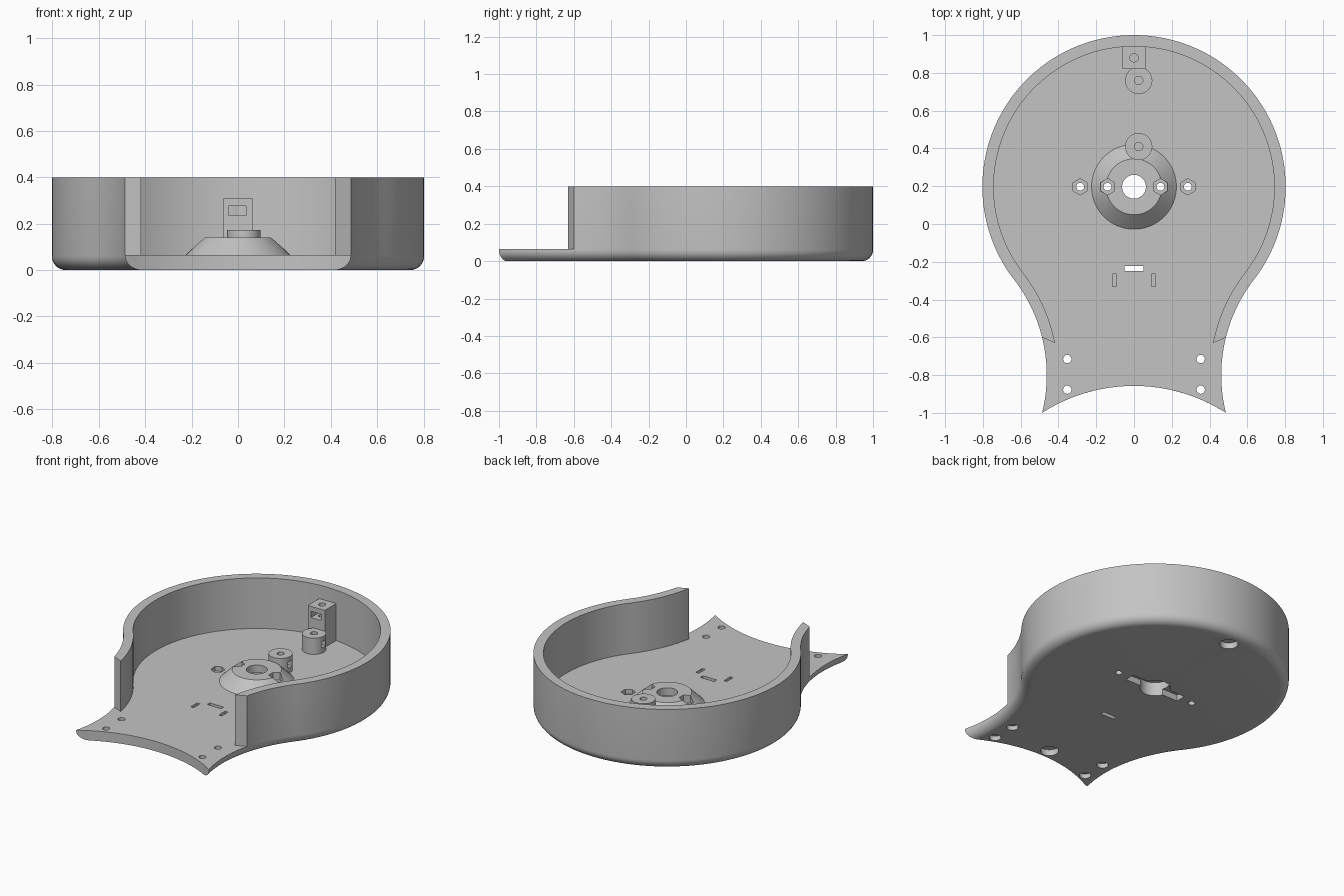
import bpy, bmesh, math
from mathutils import Matrix, Vector
from mathutils.geometry import intersect_sphere_sphere_2d

if "Cube" in bpy.data.objects:
    bpy.data.objects.remove(bpy.data.objects["Cube"])

HUB = Vector((0, 0.197))        # centre of the round end
R = 0.803
NECK = Vector((1.287, -0.80))   # centre of the concave neck arc
RN = 0.825
FRONT = Vector((0, -1.758))     # centre of the concave front edge
RF = 0.901
FLOOR, TOP, WALL, FILLET = 0.065, 0.40, 0.06, 0.06

grey = bpy.data.materials.new("grey_plastic")
grey.diffuse_color = (0.55, 0.55, 0.55, 1)
grey.use_nodes = True
grey.node_tree.nodes["Principled BSDF"].inputs["Base Color"].default_value = grey.diffuse_color


def to_object(name, bm):
    bmesh.ops.recalc_face_normals(bm, faces=bm.faces)
    me = bpy.data.meshes.new(name)
    bm.to_mesh(me)
    bm.free()
    me.materials.append(grey)
    ob = bpy.data.objects.new(name, me)
    bpy.context.collection.objects.link(ob)
    return ob


def loft(name, rings):
    """Closed solid through rings of equal length, each (points, z)."""
    bm = bmesh.new()
    rows = [[bm.verts.new((p[0], p[1], z)) for p in pts] for pts, z in rings]
    n = len(rows[0])
    for a, b in zip(rows, rows[1:]):
        for i in range(n):
            j = (i + 1) % n
            bm.faces.new((a[i], a[j], b[j], b[i]))
    bm.faces.new(rows[0][::-1])
    bm.faces.new(rows[-1])
    return to_object(name, bm)


def box(name, x0, x1, y0, y1, z0, z1):
    return loft(name, [([(x0, y0), (x1, y0), (x1, y1), (x0, y1)], z) for z in (z0, z1)])


def cyl(name, x, y, z0, z1, r, r2=None, seg=32):
    bm = bmesh.new()
    bmesh.ops.create_cone(bm, cap_ends=True, segments=seg, radius1=r,
                          radius2=r if r2 is None else r2, depth=z1 - z0,
                          matrix=Matrix.Translation((x, y, (z0 + z1) / 2)))
    return to_object(name, bm)


def side_outline(d, end):
    """Right neck, round end and left neck, moved inward by d."""
    e = end - NECK
    a0 = math.atan2(e.y, e.x) % (2 * math.pi)
    t = HUB - NECK
    a1 = math.atan2(t.y, t.x)
    right = []
    for i in range(24):
        a = a0 + (a1 - a0) * i / 24
        right.append((NECK.x + (RN + d) * math.cos(a), NECK.y + (RN + d) * math.sin(a)))
    b0 = a1 - math.pi
    for i in range(49):
        b = b0 + (math.pi / 2 - b0) * i / 48
        right.append(((R - d) * math.cos(b), HUB.y + (R - d) * math.sin(b)))
    return right + [(-x, y) for x, y in right[-2::-1]]


def full_outline(d):
    """Side outline closed by the concave front edge."""
    hits = intersect_sphere_sphere_2d(NECK, RN + d, FRONT, RF)
    tip = max(hits, key=lambda p: p.y)
    pts = side_outline(d, tip)
    a = math.atan2(tip.y - FRONT.y, tip.x)
    for i in range(1, 24):
        b = math.pi - a + (2 * a - math.pi) * i / 24
        pts.append((RF * math.cos(b), FRONT.y + RF * math.sin(b)))
    return pts


# Solid body with rounded lower edge
rings = []
for i in range(9):
    q = i / 8 * math.pi / 2
    rings.append((full_outline(FILLET * (1 - math.sin(q))), FILLET * (1 - math.cos(q))))
rings.append((full_outline(0), TOP))
tray = loft("tray", rings)

# Hollow above the floor, open at the front
yi = -0.63
xi = NECK.x - math.sqrt((RN + WALL) ** 2 - (yi - NECK.y) ** 2)
hollow = side_outline(WALL, Vector((xi, yi)))
hollow += [(-0.55, -0.572), (-0.55, -1.2), (0.55, -1.2), (0.55, -0.572)]
ops = [("DIFFERENCE", loft("hollow", [(hollow, FLOOR), (hollow, 0.5)]))]


def add(ob):
    ops.append(("UNION", ob))


def cut(ob):
    ops.append(("DIFFERENCE", ob))


# Hub cone, bosses and square post
add(cyl("hub_cone", 0, HUB.y, 0.05, 0.14, 0.24, 0.148, 64))
for y in (0.41, 0.76):
    add(cyl("boss", 0.025, y, 0.05, 0.172, 0.072, seg=40))
add(box("post", -0.062, 0.062, 0.82, 0.965, 0.05, 0.31))

# Boss bores with side slots, post bore with front window
for y in (0.41, 0.76):
    cut(cyl("boss_bore", 0.025, y, 0.085, 0.3, 0.022, seg=20))
    cut(box("boss_slot", 0.03, 0.12, y - 0.022, y + 0.022, 0.10, 0.14))
cut(cyl("post_bore", 0, 0.88, 0.2, 0.4, 0.022, seg=20))
cut(box("post_window", -0.04, 0.034, 0.75, 0.90, 0.235, 0.277))

# Centre hole, with a wider seat and cross slot underneath
cut(cyl("centre_hole", 0, HUB.y, -0.1, 0.3, 0.063, seg=40))
cut(cyl("hub_seat", 0, HUB.y, -0.1, 0.09, 0.092, seg=40))
cut(box("cross_slot", -0.2, 0.2, HUB.y - 0.033, HUB.y + 0.033, -0.1, 0.04))

# Screw holes with hexagonal nut pockets
for s in (-1, 1):
    for x, z in ((0.14, 0.09), (0.285, 0.035)):
        cut(cyl("screw_hole", s * x, HUB.y, -0.1, 0.3, 0.021, seg=20))
        cut(cyl("nut_pocket", s * x, HUB.y, z, 0.3, 0.043, seg=6))

# Flange holes, wider from below
    for y in (-0.715, -0.877):
        cut(cyl("flange_hole", s * 0.353, y, -0.1, 0.2, 0.022, seg=24))
        cut(cyl("flange_counterbore", s * 0.353, y, -0.1, 0.03, 0.035, seg=24))
    cut(box("tie_pocket", s * 0.103 - 0.011, s * 0.103 + 0.011, -0.332, -0.266, 0.03, 0.2))

# Wire slit and round recesses underneath
cut(box("wire_slit", -0.051, 0.051, -0.249, -0.222, -0.1, 0.2))
for y in (0.885, -0.79):
    cut(cyl("round_recess", 0, y, -0.1, 0.04, 0.055, seg=32))

for kind, ob in ops:
    m = tray.modifiers.new(ob.name, "BOOLEAN")
    m.operation, m.object, m.solver = kind, ob, "EXACT"
    ob.hide_render = True
bpy.context.view_layer.update()
result = bpy.data.meshes.new_from_object(tray.evaluated_get(bpy.context.evaluated_depsgraph_get()))
tray.modifiers.clear()
tray.data = result
for kind, ob in ops:
    bpy.data.objects.remove(ob)
result.materials.clear()
result.materials.append(grey)
for p in result.polygons:
    p.material_index = 0

bpy.context.view_layer.objects.active = tray
tray.select_set(True)
bpy.ops.object.shade_smooth_by_angle(angle=math.radians(30))
